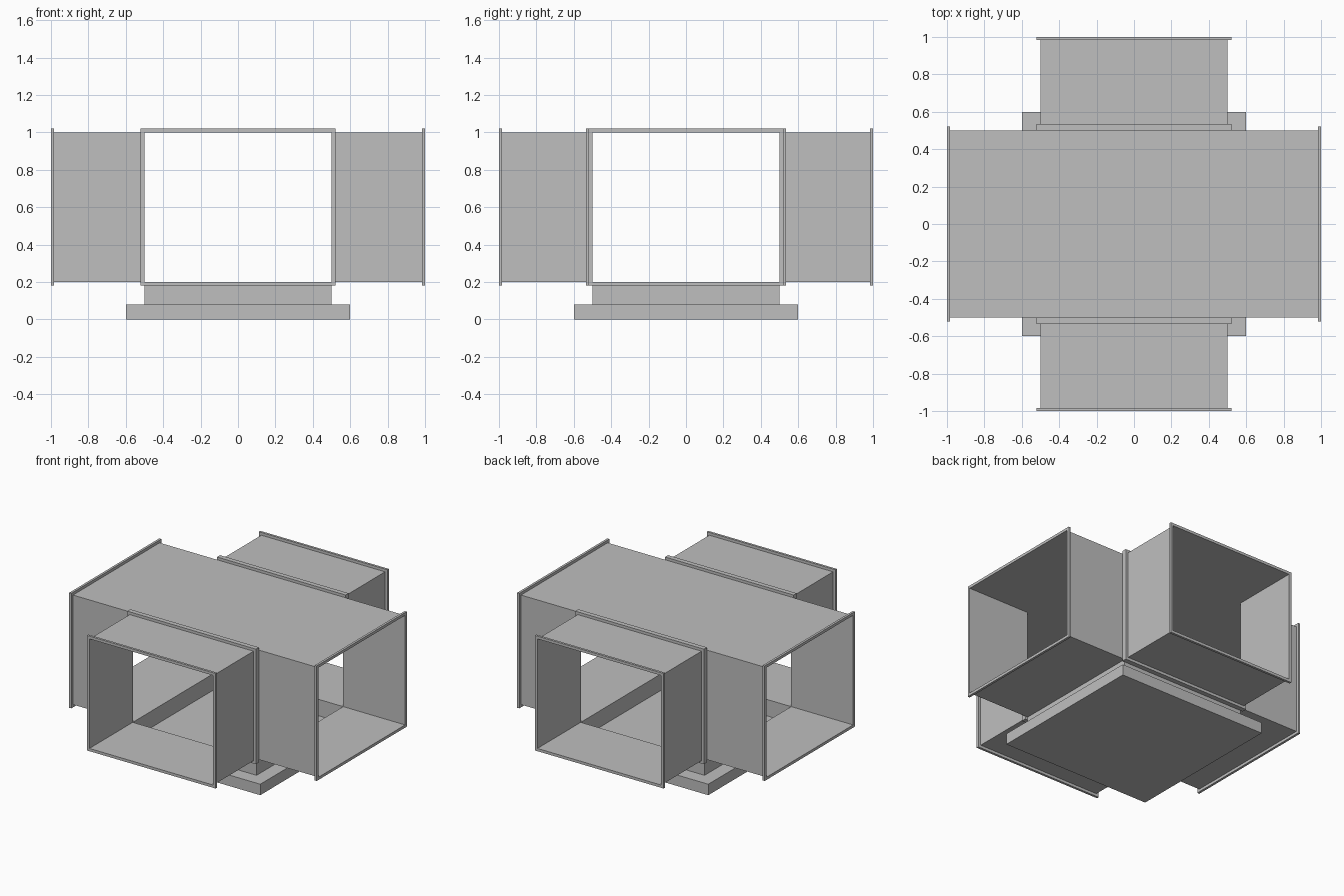
import bpy
import bmesh
from math import pi
from mathutils import Matrix, Vector

default = bpy.data.objects.get("Cube")
if default:
    bpy.data.objects.remove(default)

HALF, END = 0.5, 1.0            # duct half width and arm reach
FLOOR, ROOF = 0.2, 1.0          # duct bottom and top
LIP = 0.02                      # how far flanges stand out
RIM, JOINT = 0.017, 0.035       # flange thicknesses
BASE, BASE_TOP = 0.6, 0.08

metal = bpy.data.materials.new("grey_sheet_metal")
metal.use_nodes = True
grey = (0.52, 0.52, 0.52, 1)
metal.diffuse_color = grey
metal.node_tree.nodes["Principled BSDF"].inputs["Base Color"].default_value = grey


def finish(name, bm, angle=0):
    """Turn a bmesh into an object, rotated about the vertical axis."""
    bmesh.ops.rotate(bm, verts=bm.verts, matrix=Matrix.Rotation(angle, 3, "Z"))
    mesh = bpy.data.meshes.new(name)
    bm.to_mesh(mesh)
    bm.free()
    mesh.materials.append(metal)
    obj = bpy.data.objects.new(name, mesh)
    bpy.context.collection.objects.link(obj)
    return obj


def panel(bm, corners, outward):
    """Add one sheet facing the given direction."""
    face = bm.faces.new([bm.verts.new(c) for c in corners])
    face.normal_update()
    if face.normal.dot(Vector(outward)) < 0:
        face.normal_flip()


def level(bm, x0, x1, z, up):
    panel(bm, [(x0, -HALF, z), (x1, -HALF, z), (x1, HALF, z), (x0, HALF, z)], (0, 0, up))


def side(bm, x0, x1, s):
    y = s * HALF
    panel(bm, [(x0, y, FLOOR), (x1, y, FLOOR), (x1, y, ROOF), (x0, y, ROOF)], (0, s, 0))


def box(name, half, z0, z1):
    bm = bmesh.new()
    bmesh.ops.create_cube(bm, size=1)
    bmesh.ops.scale(bm, verts=bm.verts, vec=(2 * half, 2 * half, z1 - z0))
    bmesh.ops.translate(bm, verts=bm.verts, vec=(0, 0, (z0 + z1) / 2))
    return finish(name, bm)


def flange(name, x0, x1, angle):
    """Rectangular ring around a duct, between two distances along it."""
    bm = bmesh.new()
    loops = []
    for x, grow in ((x0, 0), (x0, LIP), (x1, LIP), (x1, 0)):
        w, lo, hi = HALF + grow, FLOOR - grow, ROOF + grow
        loops.append([bm.verts.new(c) for c in
                      ((x, -w, lo), (x, w, lo), (x, w, hi), (x, -w, hi))])
    for k in range(4):
        a, b = loops[k], loops[(k + 1) % 4]
        for i in range(4):
            j = (i + 1) % 4
            bm.faces.new((a[i], a[j], b[j], b[i]))
    bmesh.ops.recalc_face_normals(bm, faces=bm.faces)
    finish(name, bm, angle)


# Main duct: one long roof, with the middle of its floor and sides left open
bm = bmesh.new()
level(bm, -END, END, ROOF, 1)
for s in (-1, 1):
    level(bm, s * HALF, s * END, FLOOR, -1)
    for t in (-1, 1):
        side(bm, s * HALF, s * END, t)
bmesh.ops.remove_doubles(bm, verts=bm.verts, dist=0.0001)
finish("main_duct", bm)

# Branch ducts to the front and back
for name, angle in (("front", -pi / 2), ("back", pi / 2)):
    bm = bmesh.new()
    level(bm, HALF, END, ROOF, 1)
    level(bm, HALF, END, FLOOR, -1)
    for t in (-1, 1):
        side(bm, HALF, END, t)
    bmesh.ops.remove_doubles(bm, verts=bm.verts, dist=0.0001)
    finish(name + "_branch_duct", bm, angle)
    flange(name + "_joint_flange", HALF, HALF + JOINT, angle)

# End flanges on all four openings
for name, angle in (("left", 0), ("back", pi / 2), ("right", pi), ("front", -pi / 2)):
    flange(name + "_end_flange", END - RIM, END, angle)

# Open square collar below the floor opening, on a solid base plate
collar = box("bottom_collar", HALF, BASE_TOP, FLOOR)
bm = bmesh.new()
bm.from_mesh(collar.data)
bm.normal_update()
caps = [f for f in bm.faces if abs(f.normal.z) > 0.5]
bmesh.ops.delete(bm, geom=caps, context="FACES_ONLY")
bm.to_mesh(collar.data)
bm.free()
box("base_plate", BASE, 0, BASE_TOP)
